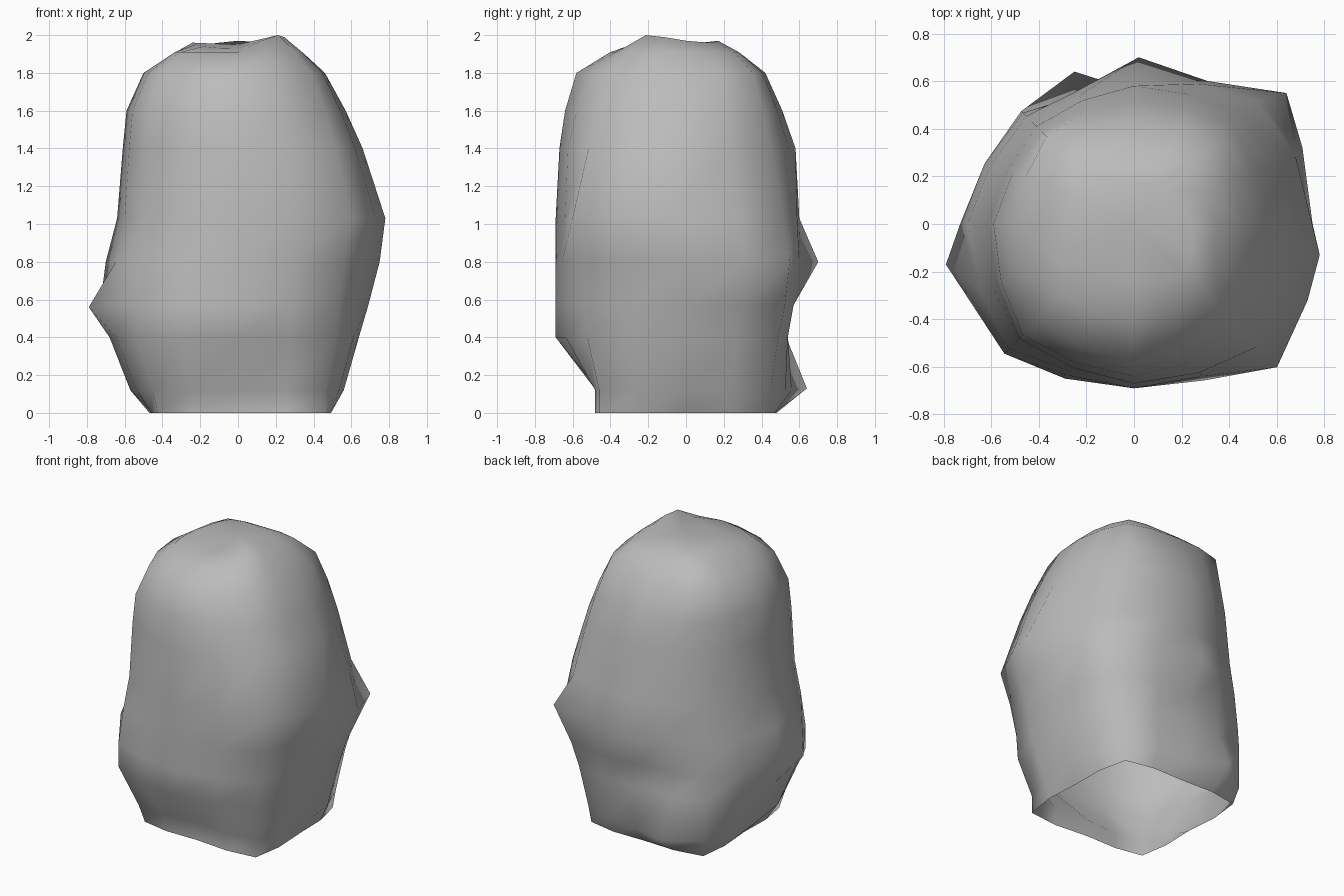
import bpy
import bmesh
from math import cos, sin, pi
from mathutils import Vector

cube = bpy.data.objects.get("Cube")
if cube:
    bpy.data.objects.remove(cube, do_unlink=True)

# Plain grey stone
stone = bpy.data.materials.new("stone_grey")
stone.use_nodes = True
colour = (0.5, 0.5, 0.5, 1.0)
stone.diffuse_color = colour
shader = next(n for n in stone.node_tree.nodes if n.type == "BSDF_PRINCIPLED")
shader.inputs["Base Color"].default_value = colour
shader.inputs["Roughness"].default_value = 0.9

# Height, then radius at eight compass directions, counter-clockwise from +x
LAYERS = [
    (0, .48, .61, .47, .63, .45, .60, .46, .65),
    (.12, .56, .63, .56, .67, .57, .64, .46, .65),
    (.4, .64, .69, .54, .67, .68, .77, .69, .74),
    (.57, .69, .74, .56, .66, .73, .77, .69, .75),
    (.8, .75, .84, .62, .64, .70, .74, .69, .79),
    (1.03, .78, .73, .60, .61, .64, .70, .69, .85),
    (1.4, .66, .64, .58, .58, .61, .68, .67, .73),
    (1.6, .57, .58, .51, .55, .59, .66, .64, .65),
    (1.8, .46, .50, .42, .52, .50, .57, .58, .55),
    (1.91, .34, .36, .28, .36, .33, .43, .40, .43),
]
# Uneven crown: radius and height at the same directions
CROWN_RADII = (.25, .20, .17, .26, .24, .26, .24, .30)
CROWN_HEIGHTS = (1.97, 1.96, 1.97, 1.95, 1.96, 1.94, 1.93, 2)

# Knobs and hollows where single corners of the stone stand out or sink in
KNOBS = [
    (-.79, -.17, .56), (.02, .7, .8), (.31, .6, .8), (.64, .55, .81),
    (-.25, .64, .13), (.78, -.13, 1.03), (.29, -.64, 1.03),
]


def outline(radii, heights):
    """Closed ring through the eight points, with a curved midpoint on each side."""
    pts = [Vector((r * cos(i * pi / 4), r * sin(i * pi / 4), z))
           for i, (r, z) in enumerate(zip(radii, heights))]
    count = len(pts)
    ring = []
    for i, p in enumerate(pts):
        after = pts[(i + 1) % count]
        outer = pts[i - 1] + pts[(i + 2) % count]
        ring += [p, (p + after) * 0.545 - outer * 0.045]
    return ring


def join_rings(bm, lower, upper):
    for i in range(len(lower)):
        j = (i + 1) % len(lower)
        bm.faces.new((lower[i], lower[j], upper[j], upper[i]))


# Boulder shell, open underneath
bm = bmesh.new()
rings = [outline(layer[1:], [layer[0]] * 8) for layer in LAYERS]
rings.append(outline(CROWN_RADII, CROWN_HEIGHTS))
loops = [[bm.verts.new(p) for p in ring] for ring in rings]
for lower, upper in zip(loops, loops[1:]):
    join_rings(bm, lower, upper)

# Shallow dip closing the crown
summit = bm.verts.new((0, 0, 1.95))
last = loops[-1]
for i, v in enumerate(last):
    bm.faces.new((v, last[(i + 1) % len(last)], summit))

# Pull the nearest corner to each knob
for knob in map(Vector, KNOBS):
    min(bm.verts, key=lambda v: (v.co - knob).length).co = knob

for face in bm.faces:
    face.smooth = True
mesh = bpy.data.meshes.new("boulder")
bm.to_mesh(mesh)
bm.free()
mesh.materials.append(stone)
boulder = bpy.data.objects.new("boulder", mesh)
bpy.context.collection.objects.link(boulder)
